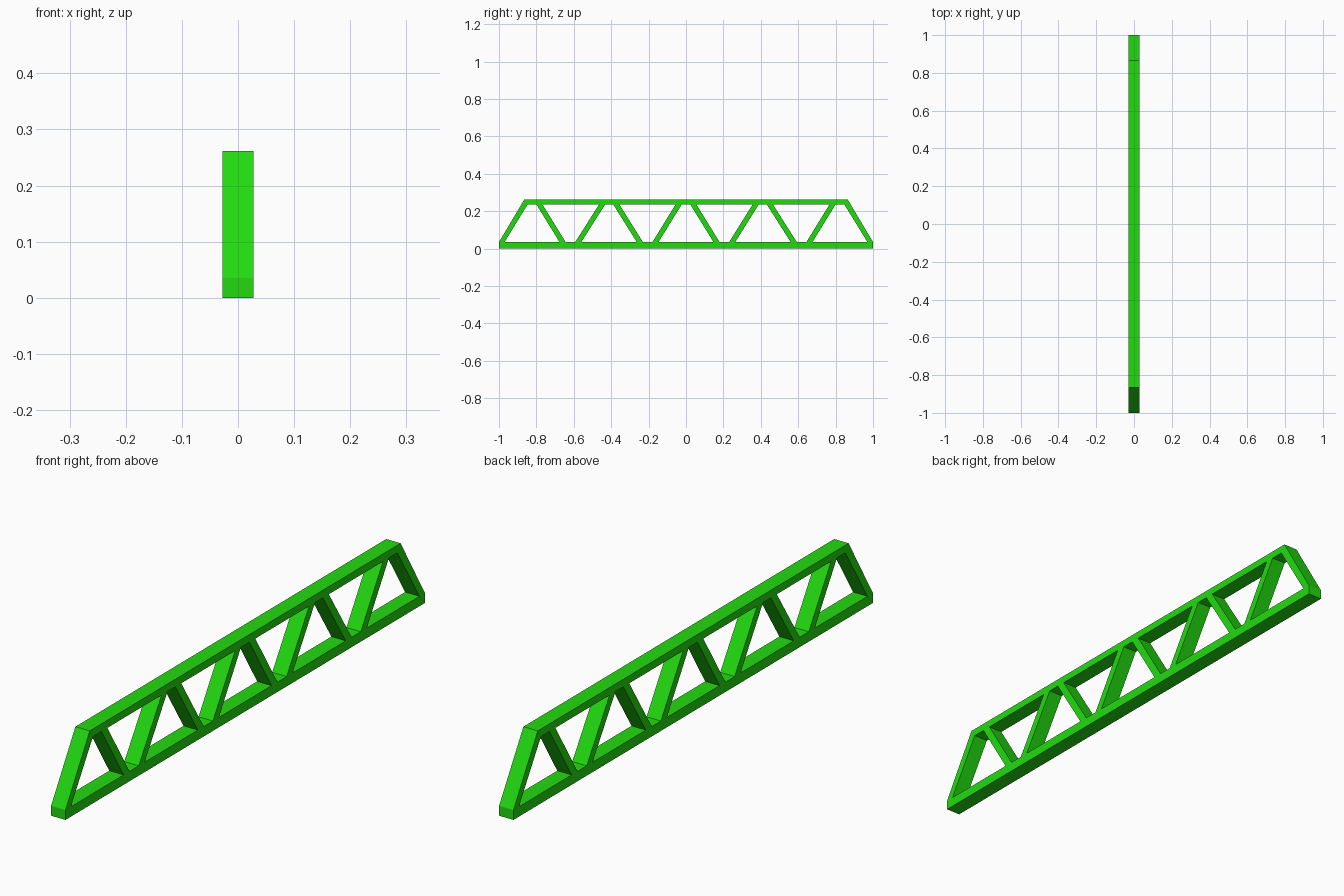
import bpy
import bmesh

cube = bpy.data.objects.get("Cube")
if cube:
    bpy.data.objects.remove(cube, do_unlink=True)

HALF_WIDTH = 0.028
LOW, HIGH, TOP = 0.035, 0.235, 0.262   # inner chord levels and overall height

green = bpy.data.materials.new("bright_green")
green.use_nodes = True
COLOUR = (0.016, 0.70, 0.005, 1)
green.diffuse_color = COLOUR
green.node_tree.nodes["Principled BSDF"].inputs["Base Color"].default_value = COLOUR


def bar(name, profile):
    """Extrude a side profile of (y, z) points across the full width."""
    bm = bmesh.new()
    face = bm.faces.new([bm.verts.new((-HALF_WIDTH, y, z)) for y, z in profile])
    ext = bmesh.ops.extrude_face_region(bm, geom=[face])
    verts = [v for v in ext["geom"] if isinstance(v, bmesh.types.BMVert)]
    bmesh.ops.translate(bm, verts=verts, vec=(2 * HALF_WIDTH, 0, 0))
    bmesh.ops.recalc_face_normals(bm, faces=bm.faces)
    mesh = bpy.data.meshes.new(name)
    bm.to_mesh(mesh)
    bm.free()
    mesh.materials.append(green)
    obj = bpy.data.objects.new(name, mesh)
    bpy.context.collection.objects.link(obj)


# Chords
bar("bottom_chord", [(-1, 0), (1, 0), (1, LOW), (-1, LOW)])
bar("top_chord", [(-0.881, HIGH), (0.881, HIGH), (0.865, TOP), (-0.865, TOP)])

# Sloping end posts and zigzag braces, mirrored front to back
# (bottom centre, top centre) of each brace on the rear half
braces = [(0.163, 0.04), (0.247, 0.372), (0.576, 0.449), (0.66, 0.783)]
T = 0.0165
for side, label in ((-1, "front"), (1, "back")):
    post = [(1, LOW), (0.97, LOW), (0.847, HIGH), (0.881, HIGH)]
    bar(label + "_end_post", [(side * y, z) for y, z in post])
    for i, (foot, head) in enumerate(braces):
        shape = [(foot - T, LOW), (foot + T, LOW), (head + T, HIGH), (head - T, HIGH)]
        bar(f"{label}_brace_{i + 1}", [(side * y, z) for y, z in shape])
